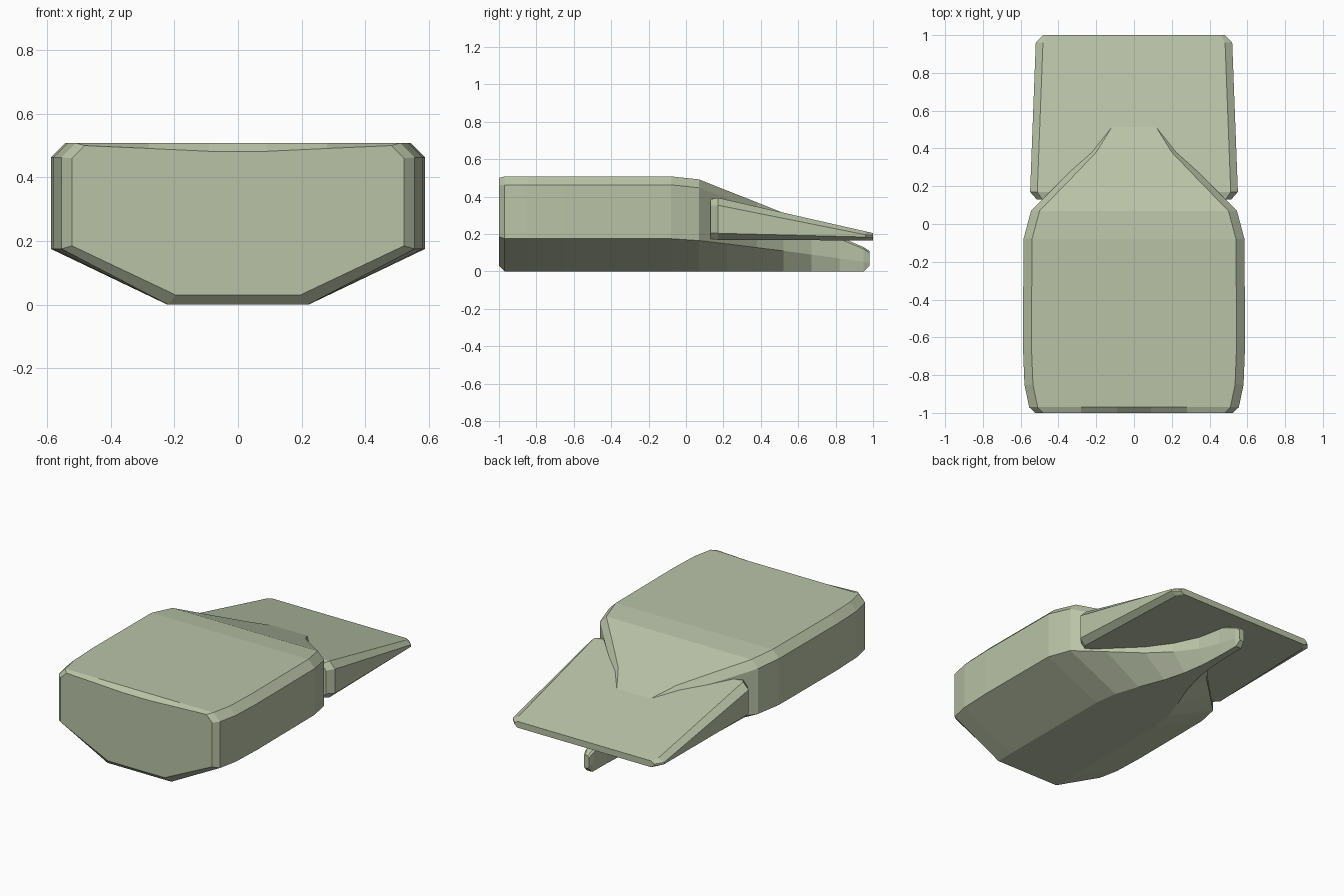
import bpy, bmesh

olive = bpy.data.materials.new("olive_paint")
olive.diffuse_color = (0.49, 0.545, 0.39, 1.0)


def loft(name, rings):
    """Skin a list of closed rings that share one point count, and cap both ends."""
    bm = bmesh.new()
    vs = [[bm.verts.new(p) for p in ring] for ring in rings]
    n = len(vs[0])
    for a, b in zip(vs, vs[1:]):
        for i in range(n):
            j = (i + 1) % n
            bm.faces.new((a[i], a[j], b[j], b[i]))
    bm.faces.new(vs[0])
    bm.faces.new(vs[-1])
    bmesh.ops.recalc_face_normals(bm, faces=bm.faces)
    me = bpy.data.meshes.new(name)
    bm.to_mesh(me)
    bm.free()
    me.materials.append(olive)
    ob = bpy.data.objects.new(name, me)
    bpy.context.collection.objects.link(ob)
    return ob


def mirrored(y, half):
    """Right half profile (x, z), bottom to top, mirrored into a full ring."""
    right = [(x, y, z) for x, z in half]
    left = [(-x, y, z) for x, z in reversed(half) if x > 0]
    return right + left


def hull_ring(y, w, top, c, chine, b, keel=0.0, dip=0.0):
    """Hull section; dip lowers the top edge toward the centre."""
    return mirrored(y, [(b, keel), (w, chine), (w, top - c), (w - c, top),
                        (0.28, top - dip * 0.5) if dip else ((w - c) * 0.55, top),
                        (0.09, top - dip) if dip else ((w - c) * 0.18, top)])


# Main hull: wide bevelled block that pinches to a thin tail fin
# y, half width, top z, top chamfer, chine z, bottom half width, keel z, dip
hull = [
    (-1.00, 0.522, 0.500, 0.040, 0.185, 0.195, 0.03, 0.018),
    (-0.97, 0.555, 0.508, 0.045, 0.175, 0.220),
    (-0.85, 0.580, 0.508, 0.045, 0.175, 0.222),
    (-0.65, 0.588, 0.508, 0.045, 0.175, 0.222),
    (-0.08, 0.585, 0.508, 0.045, 0.175, 0.220),
    (0.07, 0.545, 0.492, 0.045, 0.165, 0.200),
    (0.22, 0.395, 0.432, 0.042, 0.147, 0.150),
    (0.38, 0.235, 0.369, 0.035, 0.127, 0.088),
    (0.52, 0.135, 0.313, 0.022, 0.110, 0.050),
    (0.67, 0.065, 0.250, 0.015, 0.090, 0.028),
    (0.82, 0.035, 0.186, 0.012, 0.070, 0.022),
    (0.95, 0.028, 0.130, 0.010, 0.050, 0.020),
    (0.98, 0.018, 0.110, 0.010, 0.050, 0.014, 0.03),
]
loft("hull", [hull_ring(*h) for h in hull])


def wing_ring(y, w, top, bottom, ct, cb, cx):
    return mirrored(y, [(w - cx, bottom), (w, bottom + cb),
                        (w, top - ct), (w - cx, top)])


# Rear wedge: bevelled plate thinning toward the back
wing = [
    (0.13, 0.515, 0.385, 0.175, 0.035, 0.030, 0.030),
    (0.17, 0.550, 0.394, 0.168, 0.040, 0.036, 0.038),
    (0.96, 0.520, 0.214, 0.166, 0.018, 0.018, 0.038),
    (1.00, 0.480, 0.205, 0.166, 0.014, 0.014, 0.020),
]
loft("rear_wedge", [wing_ring(*w) for w in wing])
